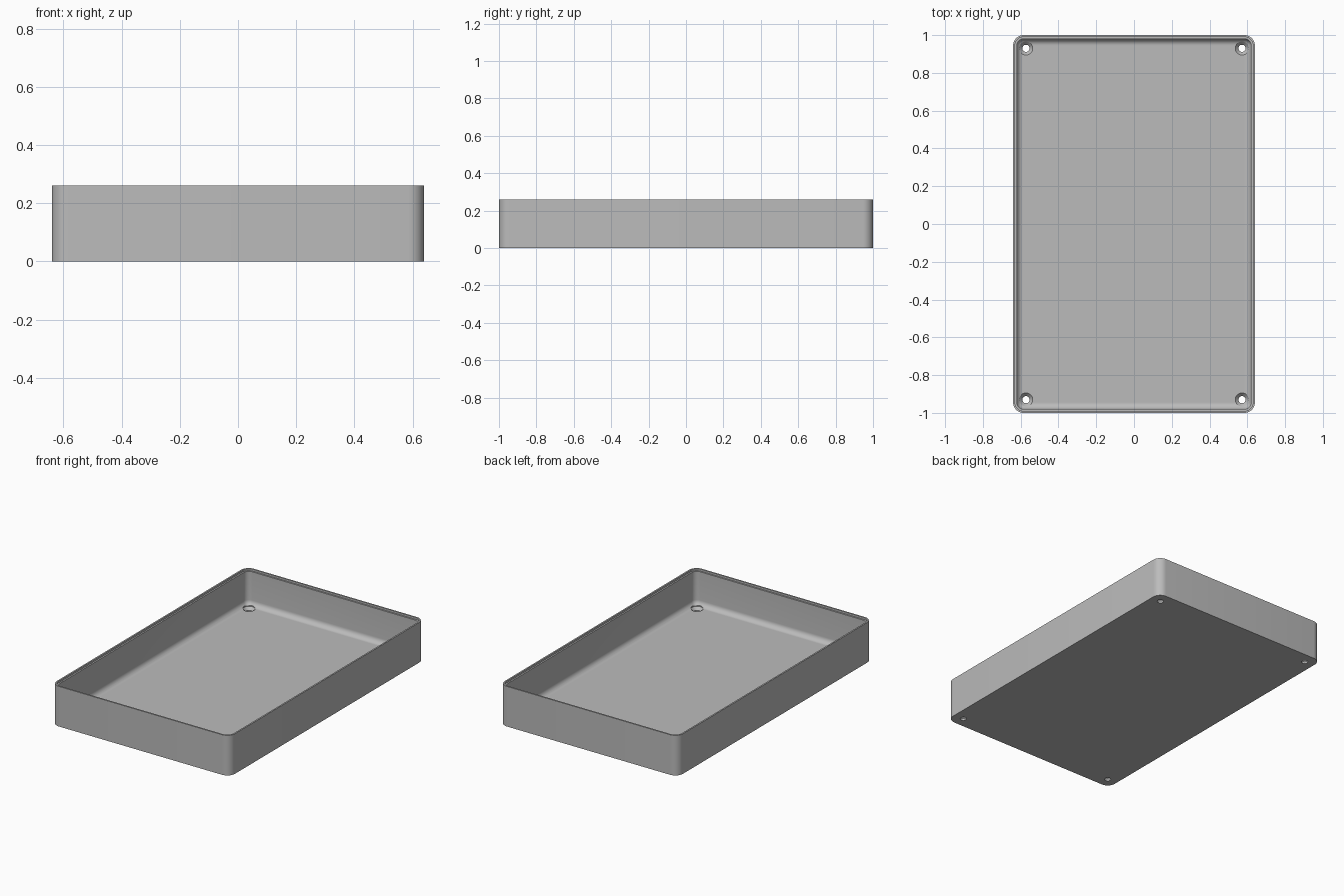
import bpy
import bmesh
import math

HALF_X, HALF_Y, HEIGHT = 0.64, 1.0, 0.26
CORNER, WALL, FLOOR, FILLET = 0.055, 0.02, 0.03, 0.034
LIP_WIDTH, LIP_DEPTH = 0.01, 0.012
STEPS = 8

cube = bpy.data.objects.get("Cube")
if cube:
    bpy.data.objects.remove(cube, do_unlink=True)

grey = bpy.data.materials.new("plain grey")
grey.use_nodes = True
colour = (0.5, 0.5, 0.5, 1)
grey.diffuse_color = colour
grey.node_tree.nodes["Principled BSDF"].inputs["Base Color"].default_value = colour


def rounded_outline(inset):
    """Rounded rectangle, pulled in from the outer wall."""
    r = max(CORNER - inset, 0.001)
    points = []
    for quarter, (sx, sy) in enumerate([(1, 1), (-1, 1), (-1, -1), (1, -1)]):
        cx = sx * (HALF_X - inset - r)
        cy = sy * (HALF_Y - inset - r)
        for i in range(STEPS + 1):
            a = (quarter + i / STEPS) * math.pi / 2
            points.append((cx + r * math.cos(a), cy + r * math.sin(a)))
    return points


def loft(name, rings):
    """Closed solid through rings of (outline points, height)."""
    bm = bmesh.new()
    loops = [[bm.verts.new((x, y, z)) for x, y in pts] for pts, z in rings]
    for low, high in zip(loops, loops[1:]):
        n = len(low)
        for i in range(n):
            j = (i + 1) % n
            bm.faces.new((low[i], low[j], high[j], high[i]))
    bm.faces.new(loops[0][::-1])
    bm.faces.new(loops[-1])
    bmesh.ops.recalc_face_normals(bm, faces=bm.faces)
    mesh = bpy.data.meshes.new(name)
    bm.to_mesh(mesh)
    bm.free()
    mesh.materials.append(grey)
    obj = bpy.data.objects.new(name, mesh)
    bpy.context.collection.objects.link(obj)
    return obj


# Tray section: outer wall, stepped rim, inner wall, floor fillet
section = [(0, 0), (0, HEIGHT), (LIP_WIDTH, HEIGHT),
           (LIP_WIDTH, HEIGHT - LIP_DEPTH), (WALL, HEIGHT - LIP_DEPTH)]
for i in range(STEPS + 1):
    a = i / STEPS * math.pi / 2
    section.append((WALL + FILLET * (1 - math.cos(a)),
                    FLOOR + FILLET * (1 - math.sin(a))))
tray = loft("tray", [(rounded_outline(inset), z) for inset, z in section])


# Countersunk screw holes in the four corners
def circle(x, y, r, sides=32):
    turn = 2 * math.pi / sides
    return [(x + r * math.cos(i * turn), y + r * math.sin(i * turn))
            for i in range(sides)]


hole_section = [(0.019, -0.02), (0.019, 0.012), (0.036, FLOOR), (0.036, 0.1)]
bpy.context.view_layer.objects.active = tray
tray.select_set(True)
for sx in (-1, 1):
    for sy in (-1, 1):
        cutter = loft("screw_hole_cutter",
                      [(circle(sx * 0.572, sy * 0.93, r), z) for r, z in hole_section])
        cutter.hide_render = True
        cut = tray.modifiers.new("screw_hole", 'BOOLEAN')
        cut.operation = 'DIFFERENCE'
        cut.solver = 'EXACT'
        cut.object = cutter
        bpy.ops.object.modifier_apply(modifier=cut.name)
        bpy.data.objects.remove(cutter, do_unlink=True)

bpy.ops.object.shade_smooth_by_angle(angle=math.radians(30))
